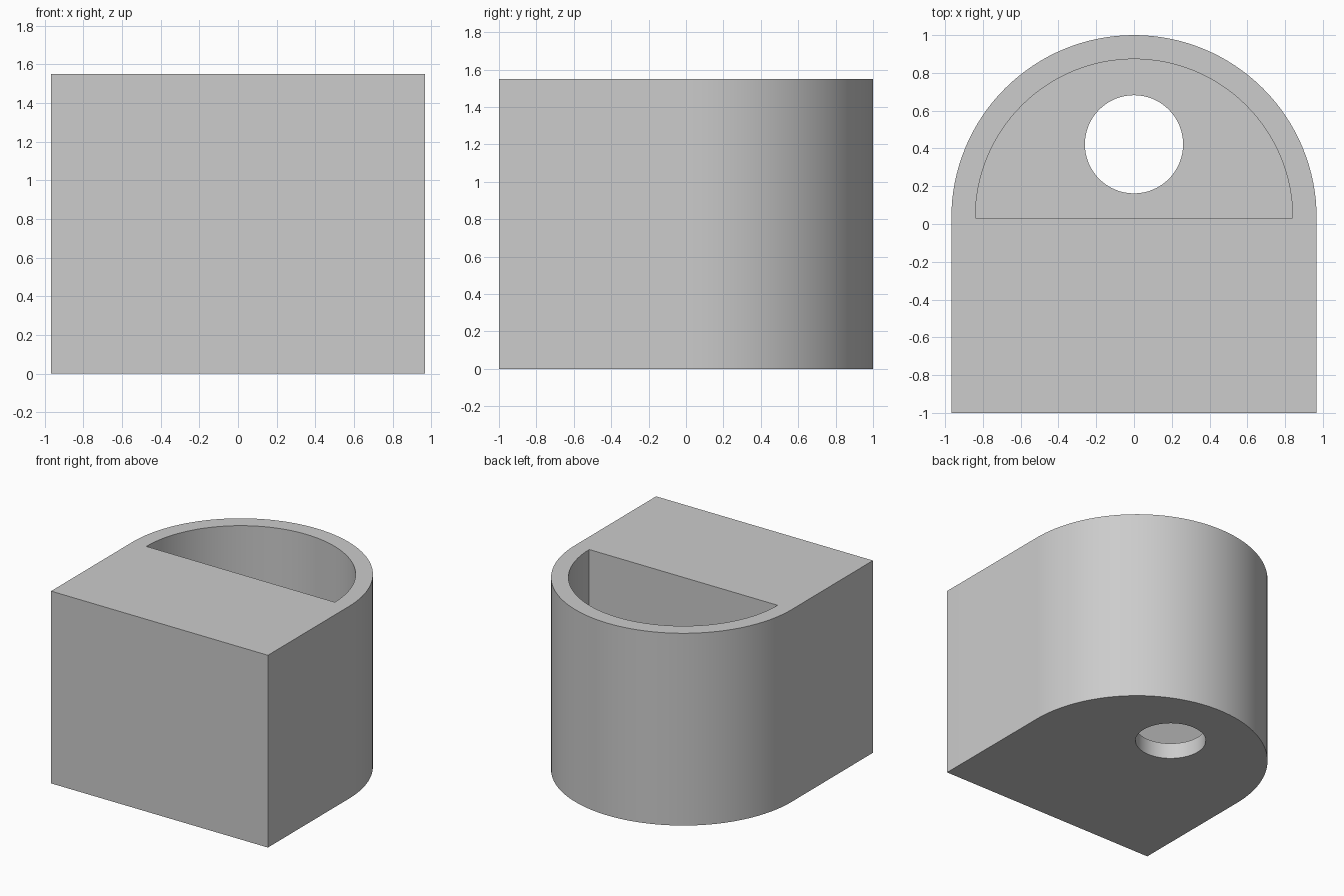
import bpy
import bmesh
from math import cos, sin, pi

cube = bpy.data.objects.get("Cube")
if cube:
    bpy.data.objects.remove(cube, do_unlink=True)

RADIUS = 0.967           # outer arc, also half the width
ARC_Y = 1 - RADIUS       # centre of the rounded back
HEIGHT = 1.55
WALL = 0.127

grey = bpy.data.materials.new("light grey")
grey.use_nodes = True
colour = (0.604, 0.604, 0.604, 1)
grey.diffuse_color = colour
grey.node_tree.nodes["Principled BSDF"].inputs["Base Color"].default_value = colour


def arc(radius, y, sweep, steps):
    return [(radius * cos(sweep * i / steps), y + radius * sin(sweep * i / steps))
            for i in range(steps + 1)]


def prism(name, outline, bottom, top):
    """Extrude a closed outline upwards into a solid."""
    bm = bmesh.new()
    face = bm.faces.new([bm.verts.new((x, y, bottom)) for x, y in outline])
    extruded = bmesh.ops.extrude_face_region(bm, geom=[face])["geom"]
    verts = [v for v in extruded if isinstance(v, bmesh.types.BMVert)]
    bmesh.ops.translate(bm, verts=verts, vec=(0, 0, top - bottom))
    bmesh.ops.recalc_face_normals(bm, faces=bm.faces)
    mesh = bpy.data.meshes.new(name)
    bm.to_mesh(mesh)
    bm.free()
    mesh.materials.append(grey)
    obj = bpy.data.objects.new(name, mesh)
    bpy.context.collection.objects.link(obj)
    return obj


# Solid block with a rounded back
outline = arc(RADIUS, ARC_Y, pi, 64) + [(-RADIUS, -1), (RADIUS, -1)]
body = prism("holder_body", outline, 0, HEIGHT)

# Half-round pocket and the round hole through its floor
pocket = prism("pocket_cutter", arc(RADIUS - WALL, ARC_Y, pi, 64), WALL, HEIGHT + 0.2)
hole = prism("hole_cutter", arc(0.26, 0.422, 2 * pi, 64)[:-1], -0.2, WALL + 0.2)

bpy.ops.object.select_all(action="DESELECT")
bpy.context.view_layer.objects.active = body
body.select_set(True)
for cutter in (pocket, hole):
    cutter.hide_render = True
    cut = body.modifiers.new(cutter.name, "BOOLEAN")
    cut.operation = "DIFFERENCE"
    cut.solver = "EXACT"
    cut.object = cutter
    bpy.ops.object.modifier_apply(modifier=cut.name)
    bpy.data.objects.remove(cutter, do_unlink=True)

bpy.ops.object.shade_smooth_by_angle(angle=pi / 6)
